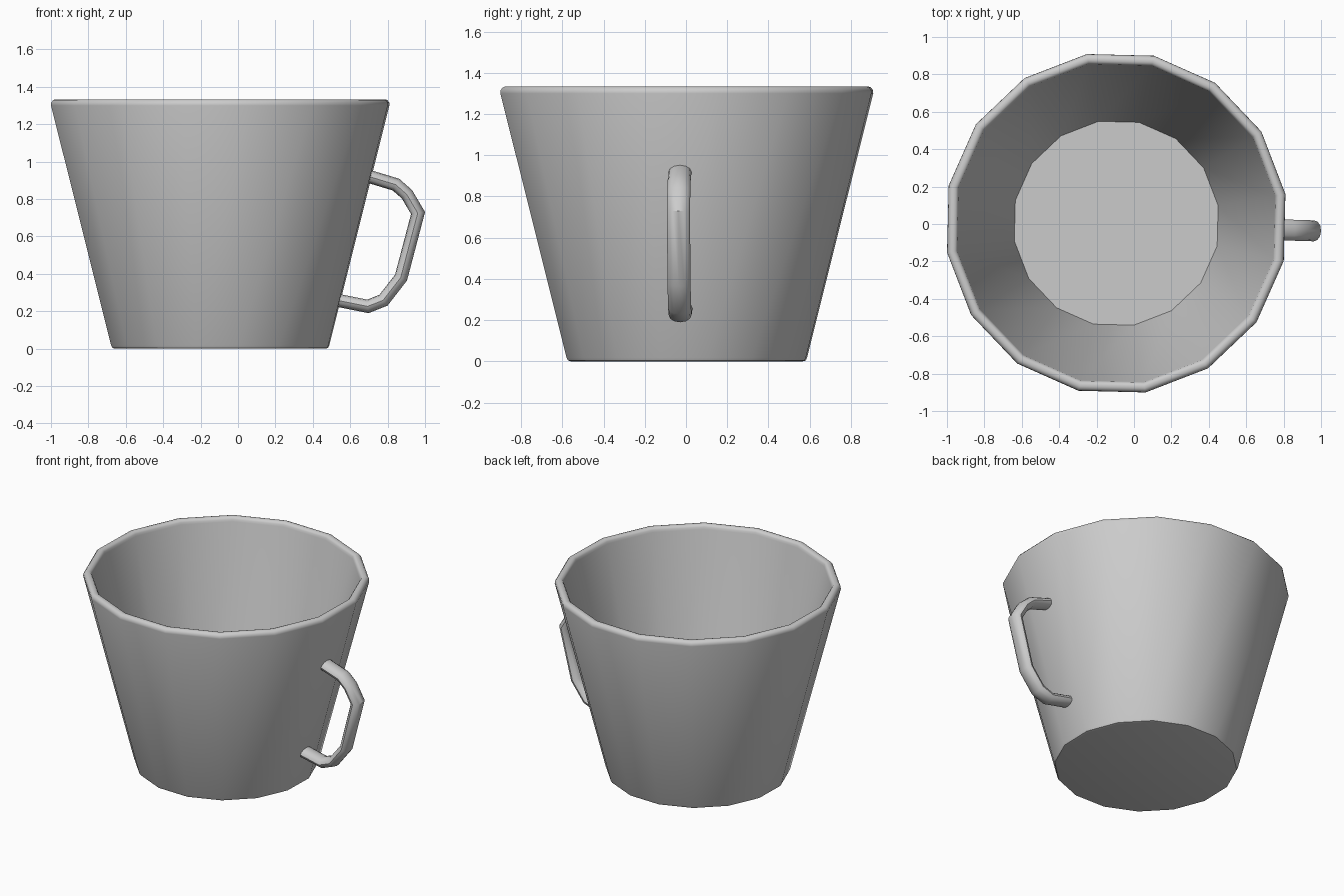
import bpy
import bmesh
from math import cos, sin, pi, radians
from mathutils import Vector, Matrix

cube = bpy.data.objects.get("Cube")
if cube:
    bpy.data.objects.remove(cube, do_unlink=True)

grey = bpy.data.materials.new("plain grey")
grey.use_nodes = True
grey.diffuse_color = (0.6, 0.6, 0.6, 1)
grey.node_tree.nodes["Principled BSDF"].inputs["Base Color"].default_value = (0.6, 0.6, 0.6, 1)


def skin(name, rings, matrix):
    """Join equal rings of points into a closed, capped, smooth tube."""
    bm = bmesh.new()
    loops = [[bm.verts.new(p) for p in ring] for ring in rings]
    n = len(loops[0])
    for a, b in zip(loops, loops[1:]):
        for i in range(n):
            j = (i + 1) % n
            bm.faces.new((a[i], a[j], b[j], b[i]))
    bm.faces.new(loops[0])
    bm.faces.new(loops[-1])
    bmesh.ops.recalc_face_normals(bm, faces=bm.faces)
    mesh = bpy.data.meshes.new(name)
    bm.to_mesh(mesh)
    bm.free()
    obj = bpy.data.objects.new(name, mesh)
    bpy.context.collection.objects.link(obj)
    obj.matrix_world = matrix
    mesh.materials.append(grey)
    bpy.ops.object.select_all(action="DESELECT")
    obj.select_set(True)
    bpy.context.view_layer.objects.active = obj
    bpy.ops.object.shade_smooth_by_angle(angle=radians(42))
    return obj


# Cup wall: sixteen-sided profile of (radius, height), underside to inner floor
SIDES = 16
profile = [(0.57, 0), (0.585, 0.004), (0.592, 0.018),
           (0.918, 1.3), (0.917, 1.316), (0.906, 1.329), (0.895, 1.333),
           (0.883, 1.333), (0.872, 1.329), (0.864, 1.318), (0.861, 1.303),
           (0.553, 0.06)]
rings = [[(r * cos(2 * pi * i / SIDES), r * sin(2 * pi * i / SIDES), z)
          for i in range(SIDES)] for r, z in profile]
skin("cup_body", rings,
     Matrix.Translation((-0.095, 0.004, 0)) @ Matrix.Rotation(radians(9.8), 4, "Z"))

# Handle: flattened tube swept along a bent path in the xz plane
path = [Vector((x, 0, z)) for x, z in (
    (0.68, 0.927), (0.845, 0.877), (0.904, 0.825), (0.963, 0.725),
    (0.872, 0.38), (0.778, 0.259), (0.695, 0.226), (0.505, 0.264))]
HALF_WIDTH, HALF_DEPTH, STEPS = 0.056, 0.035, 12
rings = []
for i, p in enumerate(path):
    before = (p - path[max(i - 1, 0)]).normalized()
    after = (path[min(i + 1, len(path) - 1)] - p).normalized()
    tangent = (before + after).normalized()
    side = Vector((-tangent.z, 0, tangent.x))
    miter = 1 / max(tangent.dot(after), tangent.dot(before))
    rings.append([p + side * (HALF_DEPTH * miter * cos(2 * pi * k / STEPS))
                  + Vector((0, HALF_WIDTH * sin(2 * pi * k / STEPS), 0))
                  for k in range(STEPS)])
skin("handle", rings,
     Matrix.Translation((0, -0.008, 0)) @ Matrix.Rotation(radians(-1.7), 4, "Z"))
